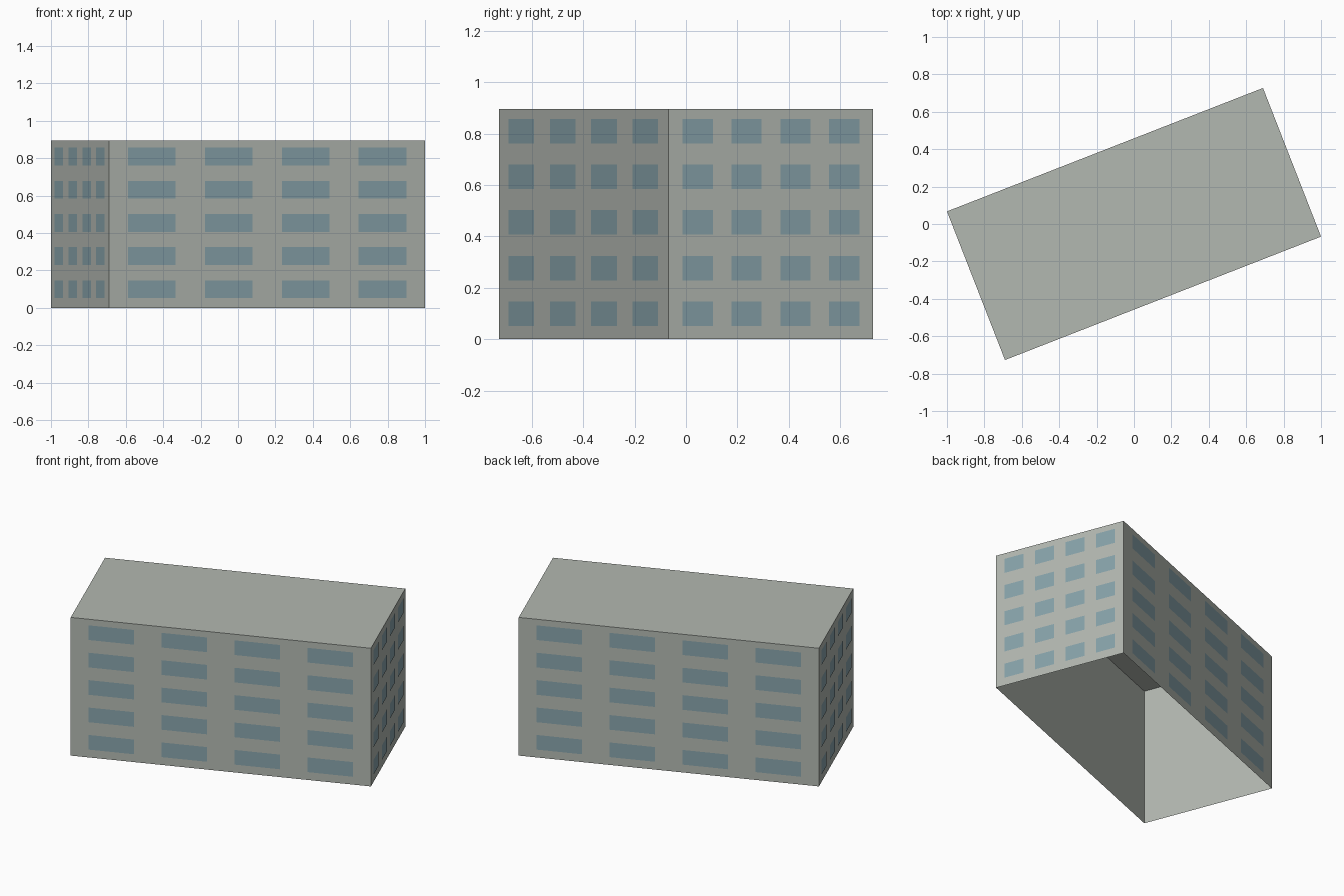
import bpy, bmesh, math
from mathutils import Matrix, Vector

LENGTH, DEPTH, HEIGHT = 1.814, 0.853, 0.895
TURN = math.radians(21.33)
PROUD = 0.002  # how far the panes stand off the wall

if "Cube" in bpy.data.objects:
    bpy.data.objects.remove(bpy.data.objects["Cube"], do_unlink=True)


def material(name, color):
    m = bpy.data.materials.new(name)
    m.use_nodes = True
    m.diffuse_color = color
    m.node_tree.nodes["Principled BSDF"].inputs["Base Color"].default_value = color
    return m


def add_object(name, bm, mat):
    mesh = bpy.data.meshes.new(name)
    bm.to_mesh(mesh)
    bm.free()
    mesh.materials.append(mat)
    ob = bpy.data.objects.new(name, mesh)
    ob.rotation_euler.z = TURN
    bpy.context.collection.objects.link(ob)
    return ob


concrete = material("concrete grey", (0.45, 0.48, 0.44, 1))
glass = material("window blue", (0.245, 0.365, 0.405, 1))

# Building shell: four walls and a flat roof, open underneath
bm = bmesh.new()
bmesh.ops.create_cube(bm, size=1, matrix=Matrix.Translation((0, 0, HEIGHT / 2))
                      @ Matrix.Diagonal((LENGTH, DEPTH, HEIGHT, 1)))
bmesh.ops.delete(bm, geom=[f for f in bm.faces if f.normal.z < -0.5], context="FACES")
add_object("building_shell", bm, concrete)


# Window grid: four columns on five floors of one wall
def windows(name, angle, width, distance, pane, step):
    bm = bmesh.new()
    turn = Matrix.Rotation(angle, 4, "Z")
    for floor in range(5):
        z = 0.099 + 0.1775 * floor
        for column in range(4):
            x = (column - 1.5) * step * width
            w, h = pane * width / 2, 0.0475
            corners = [(x - w, z - h), (x + w, z - h), (x + w, z + h), (x - w, z + h)]
            bm.faces.new([bm.verts.new(turn @ Vector((a, -distance - PROUD, b)))
                          for a, b in corners])
    add_object(name, bm, glass)


for name, quarter in (("front", 0), ("left", 1), ("back", 2), ("right", 3)):
    angle = quarter * math.pi / 2
    if quarter % 2 == 0:
        windows(name + "_windows", angle, LENGTH, DEPTH / 2, 0.151, 0.2435)
    else:
        windows(name + "_windows", angle, DEPTH, LENGTH / 2, 0.148, 0.239)
